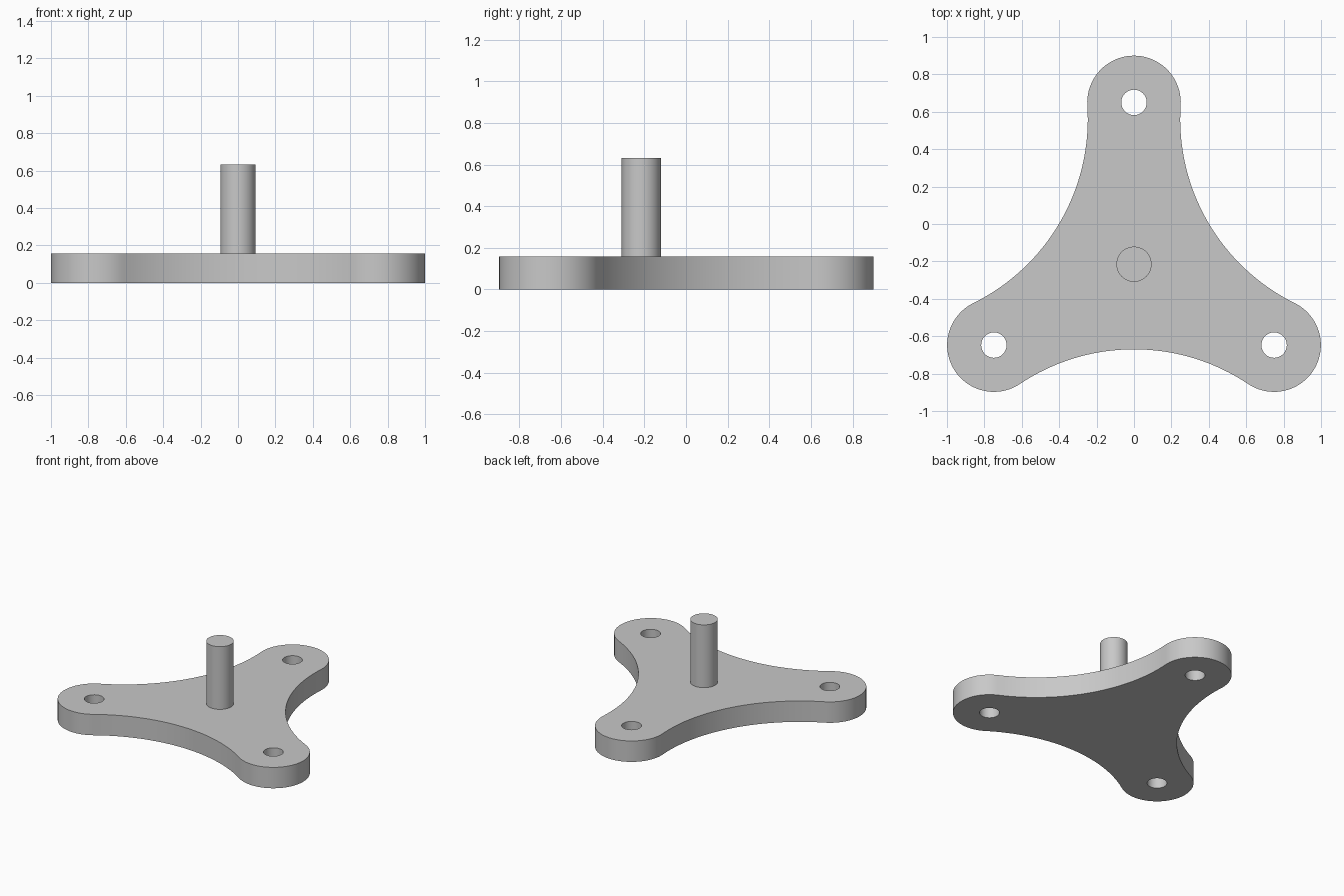
import bpy, bmesh, math
from mathutils import Vector

if "Cube" in bpy.data.objects:
    bpy.data.objects.remove(bpy.data.objects["Cube"])

CY = -0.215        # hub centre on y
ARM = 0.865        # hub to hole centre
LOBE = 0.25        # rounded arm end radius
HOLE = 0.068
THICK = 0.158
WAIST = 0.455      # hub to middle of a concave side

grey = bpy.data.materials.new("grey")
grey.diffuse_color = (0.58, 0.58, 0.58, 1)
grey.use_nodes = True
grey.node_tree.nodes["Principled BSDF"].inputs["Base Color"].default_value = grey.diffuse_color
hub = Vector((0, CY))


def polar(c, r, a):
    return Vector((c.x + r * math.cos(a), c.y + r * math.sin(a)))


def finish(bm, name):
    bmesh.ops.recalc_face_normals(bm, faces=bm.faces)
    mesh = bpy.data.meshes.new(name)
    bm.to_mesh(mesh)
    bm.free()
    ob = bpy.data.objects.new(name, mesh)
    bpy.context.collection.objects.link(ob)
    mesh.materials.append(grey)
    bpy.ops.object.select_all(action='DESELECT')
    bpy.context.view_layer.objects.active = ob
    ob.select_set(True)
    bpy.ops.object.shade_smooth_by_angle(angle=math.radians(30))
    return ob


# Outline: convex arm ends joined by tangent concave arcs
half, along = ARM * math.sin(math.pi / 3), ARM * 0.5
gap = WAIST - along
rho = (half**2 + gap**2 - LOBE**2) / (2 * (LOBE - gap))
lean = math.atan2(half, rho + gap)           # half angle of a concave arc
sweep = 2 * math.pi / 3 - lean               # half angle of an arm end
outline, holes = [], []
sweep = math.pi / 3 + lean
for k in range(3):
    a = math.pi / 2 + k * 2 * math.pi / 3
    c = polar(hub, ARM, a)
    outline += [polar(c, LOBE, a - sweep + 2 * sweep * i / 40) for i in range(41)]
    holes.append([polar(c, HOLE, 2 * math.pi * i / 32) for i in range(32)])
    b = a + math.pi / 3
    arc_c = polar(hub, WAIST + rho, b)
    outline += [polar(arc_c, rho, b + math.pi + lean - 2 * lean * i / 32)
                for i in range(1, 32)]

# Three-armed plate with a bolt hole in each arm
bm = bmesh.new()
edges = []
for loop in [outline] + holes:
    vs = [bm.verts.new((p.x, p.y, 0)) for p in loop]
    edges += [bm.edges.new((vs[i - 1], vs[i])) for i in range(len(vs))]
bmesh.ops.triangle_fill(bm, use_beauty=True, use_dissolve=False, edges=edges)
ext = bmesh.ops.extrude_face_region(bm, geom=bm.faces[:], use_keep_orig=True)
bmesh.ops.translate(bm, vec=(0, 0, THICK),
                    verts=[g for g in ext["geom"] if isinstance(g, bmesh.types.BMVert)])
finish(bm, "three_arm_plate")

# Upright pin on the hub
bm = bmesh.new()
bmesh.ops.create_cone(bm, cap_ends=True, segments=48, radius1=0.094, radius2=0.094,
                      depth=0.632 - THICK)
bmesh.ops.translate(bm, vec=(0, CY, (0.632 + THICK) / 2), verts=bm.verts)
finish(bm, "centre_pin")
